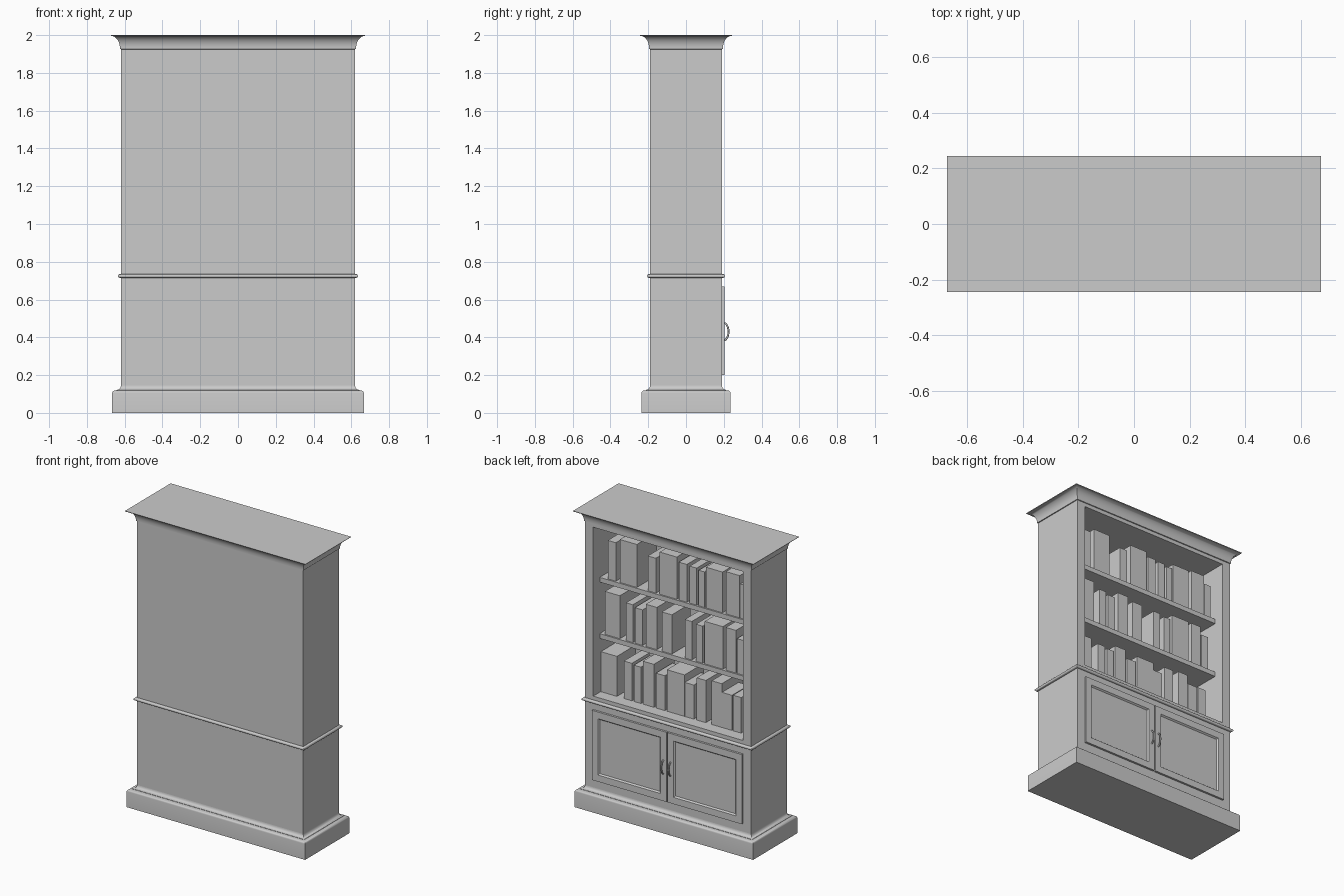
import bpy, bmesh, math

if "Cube" in bpy.data.objects:
    bpy.data.objects.remove(bpy.data.objects["Cube"])

W, D = 0.62, 0.19          # half width and half depth of the carcass
BACK, FRONT = -0.165, 0.11 # cavity back, book spine plane


def ring_mesh(name, rings, smooth=False):
    """Bridge a list of 4-point rings in order and cap both ends."""
    bm = bmesh.new()
    loops = [[bm.verts.new(p) for p in r] for r in rings]
    for a, b in zip(loops, loops[1:]):
        for i in range(4):
            j = (i + 1) % 4
            bm.faces.new((a[i], a[j], b[j], b[i]))
    bm.faces.new(loops[0][::-1])
    bm.faces.new(loops[-1])
    bmesh.ops.recalc_face_normals(bm, faces=bm.faces)
    me = bpy.data.meshes.new(name)
    bm.to_mesh(me)
    bm.free()
    ob = bpy.data.objects.new(name, me)
    bpy.context.collection.objects.link(ob)
    if smooth:
        shade(ob)
    return ob


def shade(ob):
    bpy.ops.object.select_all(action='DESELECT')
    ob.select_set(True)
    bpy.context.view_layer.objects.active = ob
    bpy.ops.object.shade_smooth_by_angle(angle=math.radians(35))


def rect_z(o, z):
    """Horizontal ring: carcass outline grown by o."""
    x, y = W + o, D + o
    return [(-x, -y, z), (x, -y, z), (x, y, z), (-x, y, z)]


def rect_y(x0, x1, z0, z1, y):
    """Vertical ring in the xz plane."""
    return [(x0, y, z0), (x1, y, z0), (x1, y, z1), (x0, y, z1)]


def box(name, x0, x1, y0, y1, z0, z1):
    return ring_mesh(name, [rect_y(x0, x1, z0, z1, y0), rect_y(x0, x1, z0, z1, y1)])


def arc(cx, cz, rx, rz, a0, a1, n):
    pts = []
    for i in range(n + 1):
        a = math.radians(a0 + (a1 - a0) * i / n)
        pts.append((cx + rx * math.cos(a), cz + rz * math.sin(a)))
    return pts


# Carcass with the open book compartment
ring_mesh("carcass", [
    rect_y(-W, W, 0.10, 1.95, -D), rect_y(-W, W, 0.10, 1.95, D),
    rect_y(-0.56, 0.56, 0.76, 1.90, D), rect_y(-0.56, 0.56, 0.76, 1.90, BACK)])

# Plinth: rounded shoulder, small step, cove up to the carcass
plinth = [(0.046, 0.0)] + arc(0.032, 0.106, 0.014, 0.012, 0, 90, 5)
plinth += [(0.022, 0.12)] + arc(0.022, 0.145, 0.022, 0.023, 270, 180, 6)
ring_mesh("plinth", [rect_z(o, z) for o, z in plinth], True)

# Crown moulding: small fillet then a wide cove
crown = [(0.0, 1.925), (0.005, 1.927)] + arc(0.052, 1.93, 0.047, 0.066, 180, 90, 8)
crown += [(0.054, 2.0)]
ring_mesh("crown", [rect_z(o, z) for o, z in crown], True)

# Half-round waist moulding
waist = [(-0.005, 0.715)] + arc(0.006, 0.725, 0.01, 0.01, -90, 90, 8) + [(-0.005, 0.735)]
ring_mesh("waist_moulding", [rect_z(o, z) for o, z in waist], True)

# Shelves
for i, z in enumerate((1.14, 1.52)):
    box(f"shelf_{i + 1}", -0.56, 0.56, BACK, 0.12, z - 0.017, z + 0.015)

# Doors with recessed panels, and bowed handles
for s, side in ((1, "left"), (-1, "right")):
    def door_ring(inset, y):
        a, b = sorted((s * (0.004 + inset), s * (0.56 - inset)))
        return rect_y(a, b, 0.20 + inset, 0.67 - inset, y)
    ring_mesh(f"door_{side}", [door_ring(0, D - 0.005), door_ring(0, 0.204), door_ring(0.045, 0.204),
                               door_ring(0.053, 0.194)])

    cu = bpy.data.curves.new(f"handle_{side}", 'CURVE')
    cu.dimensions = '3D'
    cu.bevel_depth = 0.005
    cu.bevel_resolution = 2
    cu.use_fill_caps = True
    sp = cu.splines.new('POLY')
    pts = arc(0.2, 0.43, 0.025, 0.046, -90, 90, 12)
    sp.points.add(len(pts) - 1)
    for p, (y, z) in zip(sp.points, pts):
        p.co = (s * 0.027, y, z, 1)
    bpy.context.collection.objects.link(bpy.data.objects.new(cu.name, cu))

# Books: (left x, right x, height) per row, seen from the open side
rows = [
    (0.76, [(.559, .439, .27), (.387, .327, .253), (.312, .260, .245), (.245, .163, .29),
            (.148, .081, .235), (.066, -.066, .28), (-.068, -.135, .23), (-.157, -.225, .285),
            (-.269, -.344, .295), (-.346, -.420, .237), (-.428, -.489, .24)]),
    (1.155, [(.529, .417, .29), (.372, .320, .255), (.305, .247, .24), (.223, .141, .285),
             (.104, .029, .265), (-.068, -.120, .26), (-.150, -.202, .25), (-.217, -.352, .287),
             (-.374, -.450, .288), (-.458, -.508, .235)]),
    (1.535, [(.507, .447, .26), (.417, .290, .29), (.208, .148, .235), (.119, -.008, .285),
             (-.023, -.083, .255), (-.105, -.157, .25), (-.172, -.217, .24), (-.225, -.350, .275),
             (-.374, -.478, .285), (-.482, -.532, .23)]),
]
for r, (z, books) in enumerate(rows):
    for i, (x1, x0, h) in enumerate(books):
        box(f"book_{r + 1}_{i + 1}", x0, x1, FRONT - 0.75 * h, FRONT, z, z + h)
